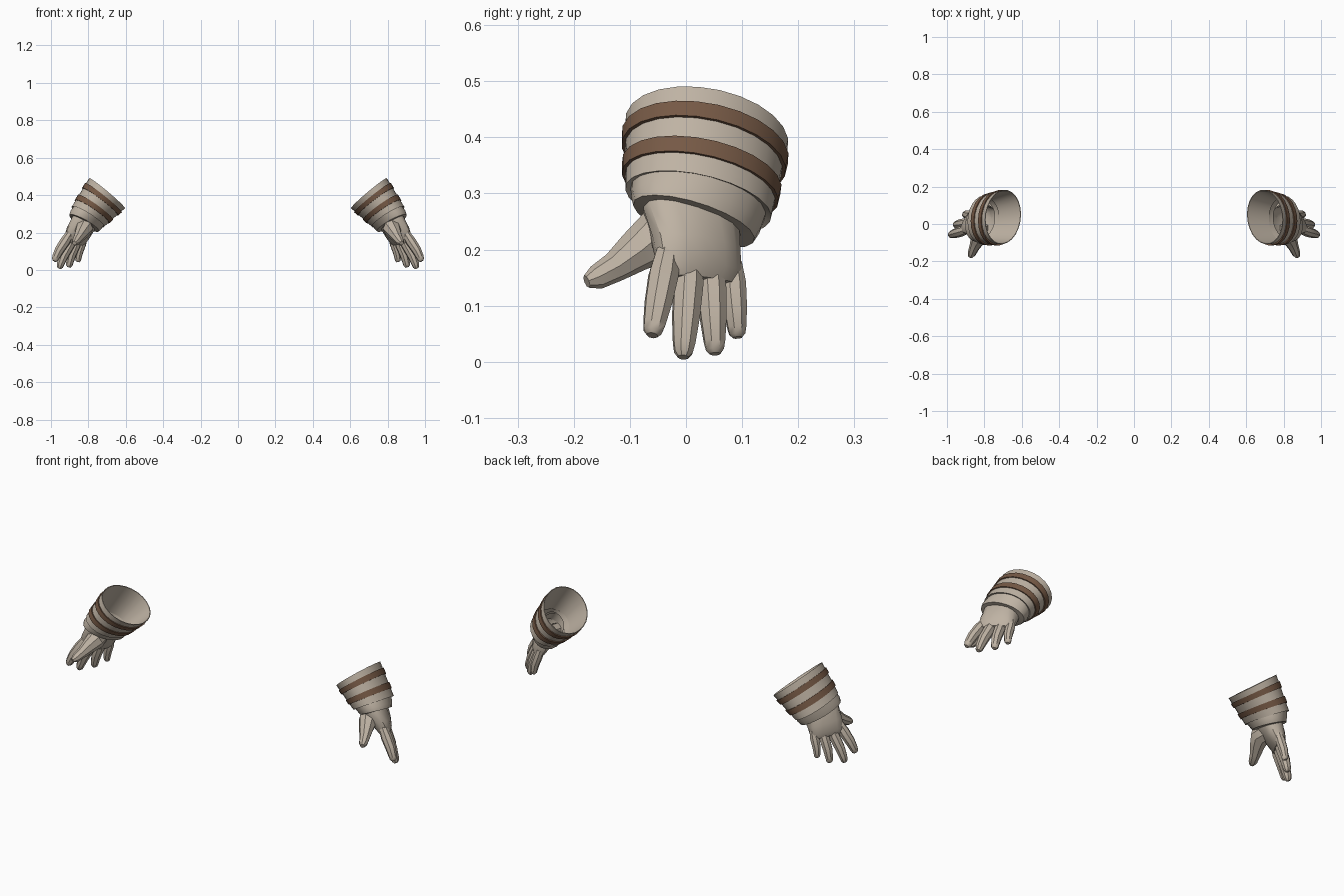
import bpy, bmesh, math
from mathutils import Vector

cube = bpy.data.objects.get("Cube")
if cube:
    bpy.data.objects.remove(cube, do_unlink=True)


def material(name, rgb):
    m = bpy.data.materials.new(name)
    m.use_nodes = True
    m.diffuse_color = (*rgb, 1)
    bsdf = next(n for n in m.node_tree.nodes if n.type == 'BSDF_PRINCIPLED')
    bsdf.inputs["Base Color"].default_value = (*rgb, 1)
    bsdf.inputs["Roughness"].default_value = 0.8
    return m


CLOTH = material("pale cloth", (0.52, 0.45, 0.37))
BROWN = material("brown leather", (0.18, 0.10, 0.06))


def ring(centre, u, v):
    """A ring: centre and its two half axes."""
    return Vector(centre), Vector(u), Vector(v)


def loft(name, rings, sides, mat, side, power=1.0, closed=False, cap_start=False, cap_end=False):
    """Skin a row of rings; power below 1 makes them boxier."""
    bm = bmesh.new()
    rows = []
    for c, u, v in rings:
        row = []
        for i in range(sides):
            a = math.tau * i / sides
            ca, sa = math.cos(a), math.sin(a)
            p = c + u * math.copysign(abs(ca) ** power, ca) + v * math.copysign(abs(sa) ** power, sa)
            row.append(bm.verts.new((p.x * side, p.y, p.z)))
        rows.append(row)
    pairs = list(zip(rows, rows[1:]))
    if closed:
        pairs.append((rows[-1], rows[0]))
    for a, b in pairs:
        for i in range(sides):
            j = (i + 1) % sides
            bm.faces.new((a[i], a[j], b[j], b[i]))
    if cap_start:
        bm.faces.new(rows[0])
    if cap_end:
        bm.faces.new(rows[-1])
    bmesh.ops.recalc_face_normals(bm, faces=bm.faces[:])
    mesh = bpy.data.meshes.new(name)
    bm.to_mesh(mesh)
    bm.free()
    mesh.materials.append(mat)
    ob = bpy.data.objects.new(name, mesh)
    bpy.context.collection.objects.link(ob)
    bpy.ops.object.select_all(action='DESELECT')
    ob.select_set(True)
    bpy.context.view_layer.objects.active = ob
    bpy.ops.object.shade_smooth_by_angle(angle=math.radians(35))
    return ob


def tube(name, path, side):
    """A tapering finger along points with radii."""
    pts = [Vector(p[:3]) for p in path]
    rings = []
    for i, p in enumerate(pts):
        d = (pts[min(i + 1, len(pts) - 1)] - pts[max(i - 1, 0)]).normalized()
        u = d.cross(Vector((0.85, 0.5, 0.2))).normalized()
        rings.append((p, u * path[i][3], d.cross(u) * path[i][3]))
    return loft(name, rings, 8, CLOTH, side, cap_start=True, cap_end=True)


# Cuff: wide mouth, narrow end
MOUTH = ring((0.70, 0.037, 0.41), (0.096, -0.015, 0.080), (0, 0.145, -0.012))
END = ring((0.803, 0.022, 0.284), (0.087, -0.008, 0.052), (0, 0.130, -0.022))


def cuff_ring(t, scale=1.0):
    c, u, v = (a.lerp(b, t) for a, b in zip(MOUTH, END))
    return c, u * scale, v * scale


# Fingers: knuckle, tip, base radius
FINGERS = {
    "index_finger": ((0.915, -0.038, 0.165), (0.983, -0.060, 0.047), 0.028),
    "middle_finger": ((0.890, 0.005, 0.150), (0.957, -0.005, 0.008), 0.028),
    "ring_finger": ((0.862, 0.045, 0.145), (0.905, 0.052, 0.014), 0.027),
    "little_finger": ((0.830, 0.083, 0.150), (0.856, 0.092, 0.043), 0.024),
}

for label, s in (("left", 1), ("right", -1)):
    # Cuff wall, outside and inside
    loft(label + "_cuff",
         [cuff_ring(t) for t in (1, 0.66, 0.33, 0)]
         + [cuff_ring(t, k) for t, k in ((0, 0.97), (0.5, 0.94), (0.97, 0.90))],
         24, CLOTH, s, closed=True)

    # Raised bands
    for name, a, b in (("upper_band", 0.19, 0.36), ("lower_band", 0.60, 0.78)):
        loft(label + "_" + name,
             [cuff_ring(t, k) for t, k in ((a, 0.98), (a, 1.045), (b, 1.045), (b, 0.98))],
             24, BROWN, s, closed=True)

    # Folded lip between cuff and wrist
    loft(label + "_wrist_lip", [
        cuff_ring(0.93, 0.93),
        ring((0.812, 0.018, 0.268), (0.084, -0.008, 0.042), (-0.01, 0.116, -0.027)),
        ring((0.823, 0.014, 0.250), (0.079, -0.008, 0.038), (-0.012, 0.108, -0.028)),
        ring((0.822, 0.012, 0.248), (0.055, 0, 0.028), (-0.012, 0.085, -0.022)),
        ring((0.795, 0.016, 0.290), (0.052, 0, 0.032), (-0.012, 0.085, -0.018)),
    ], 20, CLOTH, s)

    # Palm, from open wrist to knuckles
    loft(label + "_palm", [
        ring((0.797, 0.012, 0.295), (0.052, 0, 0.034), (-0.015, 0.082, -0.016)),
        ring((0.823, 0.010, 0.255), (0.056, 0.010, 0.026), (-0.025, 0.086, -0.018)),
        ring((0.850, 0.018, 0.205), (0.044, 0.018, 0.018), (-0.042, 0.076, -0.014)),
        ring((0.868, 0.024, 0.165), (0.032, 0.016, 0.012), (-0.048, 0.073, -0.010)),
        ring((0.876, 0.024, 0.143), (0.020, 0.012, 0.008), (-0.043, 0.064, -0.008)),
    ], 16, CLOTH, s, power=0.85, cap_end=True)

    # Four fingers, slightly bent at the middle joint
    for name, (base, tip, r) in FINGERS.items():
        base, tip = Vector(base), Vector(tip)
        path = []
        for t, k, bend in ((-0.25, 0.8, 0), (0.1, 1, 0.002), (0.5, 0.92, 0.006),
                           (0.82, 0.75, 0.003), (0.94, 0.62, 0), (1, 0.36, 0)):
            p = base.lerp(tip, t) + Vector((bend, 0, 0))
            path.append((*p, r * k))
        tube(label + "_" + name, path, s)

    # Thumb with a broad root
    tube(label + "_thumb", [
        (0.825, -0.010, 0.232, 0.045), (0.822, -0.055, 0.222, 0.048),
        (0.838, -0.092, 0.195, 0.037), (0.855, -0.128, 0.168, 0.027),
        (0.868, -0.160, 0.150, 0.022), (0.875, -0.177, 0.143, 0.012)], s)
